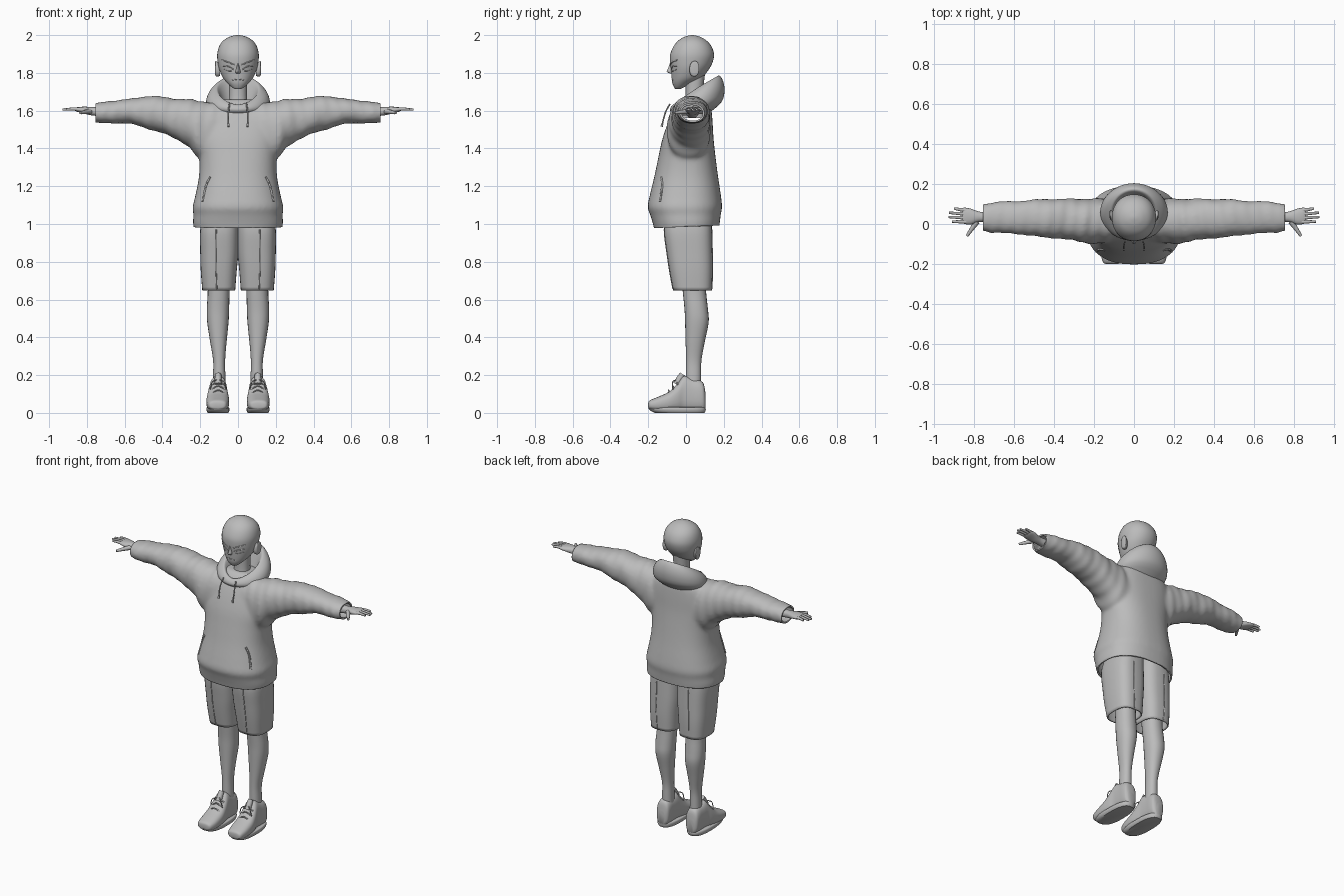
import bpy, bmesh, math
from mathutils import Vector
from mathutils.bvhtree import BVHTree

gray = bpy.data.materials.new("plain gray")
gray.diffuse_color = (0.5, 0.5, 0.5, 1)
ctx = bpy.context


def resample(rows, steps):
    """Smooth interpolation through the given sections."""
    out = []
    for i in range(len(rows) - 1):
        p0, p1 = rows[max(i - 1, 0)], rows[i]
        p2, p3 = rows[i + 1], rows[min(i + 2, len(rows) - 1)]
        for k in range(steps):
            t = k / steps
            out.append([0.5 * (2*b + (c - a)*t + (2*a - 5*b + 4*c - d)*t*t
                               + (3*b - a - 3*c + d)*t**3)
                        for a, b, c, d in zip(p0, p1, p2, p3)])
    return out + [list(rows[-1])]


def loft_bm(bm, rows, axis, power=2.2, sides=32, steps=4, caps=True, flip=1, ripple=0):
    """Loft rounded sections (t, a0, a1, b0, b1) along an axis."""
    rings = []
    for t, a0, a1, b0, b1 in resample(rows, steps):
        ring = []
        for i in range(sides):
            u = 2 * math.pi * i / sides
            c, s = math.cos(u), math.sin(u)
            r = 1 + ripple * math.sin(t * 70 + 1.5 * c) * math.cos(t * 31 + 2 * s)
            a = (a0 + a1)/2 + r*(a1 - a0)/2 * math.copysign(abs(c)**(2/power), c)
            b = (b0 + b1)/2 + r*(b1 - b0)/2 * math.copysign(abs(s)**(2/power), s)
            p = {'x': (t, a, b), 'y': (a, t, b), 'z': (a, b, t)}[axis]
            ring.append(bm.verts.new((p[0] * flip, p[1], p[2])))
        rings.append(ring)
    skin(bm, rings)
    if caps:
        bm.faces.new(rings[0])
        bm.faces.new(rings[-1])


def skin(bm, rings):
    n = len(rings[0])
    for r, q in zip(rings, rings[1:]):
        for i in range(n):
            bm.faces.new((r[i], r[(i+1) % n], q[(i+1) % n], q[i]))


def finish(name, bm, mirror=False, thick=0):
    bmesh.ops.recalc_face_normals(bm, faces=bm.faces)
    me = bpy.data.meshes.new(name)
    bm.to_mesh(me)
    bm.free()
    ob = bpy.data.objects.new(name, me)
    ctx.collection.objects.link(ob)
    me.materials.append(gray)
    if thick:
        m = ob.modifiers.new("cloth", 'SOLIDIFY')
        m.thickness, m.offset = thick, -1
    if mirror:
        m = ob.modifiers.new("mirror", 'MIRROR')
        m.use_clip = False
        m.use_mirror_merge = False
    return ob


def loft(name, rows, axis, mirror=False, thick=0, **kw):
    bm = bmesh.new()
    loft_bm(bm, rows, axis, **kw)
    return finish(name, bm, mirror, thick)


def tube(name, pts, r0, r1=None, mirror=True, sides=8):
    """Tapered round strand through points."""
    r1 = r0 if r1 is None else r1
    pts = [Vector(p) for p in resample(pts, 4)]
    bm, rings = bmesh.new(), []
    for i, p in enumerate(pts):
        d = (pts[min(i+1, len(pts)-1)] - pts[max(i-1, 0)]).normalized()
        u = d.cross(Vector((0.1, 0.3, 1)) if abs(d.z) < .8 else Vector((0, 1, 0))).normalized()
        v = d.cross(u)
        r = r0 + (r1 - r0) * i / (len(pts) - 1)
        rings.append([bm.verts.new(p + r * (u * math.cos(k*2*math.pi/sides)
                      + v * math.sin(k*2*math.pi/sides))) for k in range(sides)])
    skin(bm, rings)
    bm.faces.new(rings[0])
    bm.faces.new(rings[-1])
    return finish(name, bm, mirror)


def surface_points(ob, pts, side=-1, lift=0.0):
    """Project (x, z) points on the front (-1) or back (1) of an object."""
    ctx.view_layer.update()
    tree = BVHTree.FromObject(ob, ctx.evaluated_depsgraph_get())
    out = []
    for x, z in resample(pts, 3):
        hit = tree.ray_cast(Vector((x, side, z)), Vector((0, -side, 0)))[0]
        if hit:
            out.append((x, hit.y + side * lift, z))
    return out


# Hoodie: torso and sleeves fused into one garment
torso = [(.94, -.225, .225, -.16, .17), (1.0, -.238, .238, -.175, .178),
         (1.05, -.236, .236, -.19, .184), (1.09, -.24, .24, -.203, .191),
         (1.15, -.226, .226, -.192, .185), (1.25, -.207, .207, -.168, .17),
         (1.35, -.205, .205, -.147, .157), (1.45, -.22, .22, -.125, .146),
         (1.55, -.22, .22, -.09, .14), (1.62, -.18, .18, -.055, .132),
         (1.66, -.1, .1, -.02, .11)]
sleeve = [(.08, -.09, .12, 1.30, 1.64), (.2, -.10, .128, 1.34, 1.652),
          (.27, -.088, .126, 1.415, 1.66), (.36, -.075, .126, 1.465, 1.668),
          (.465, -.066, .124, 1.50, 1.678), (.57, -.052, .116, 1.53, 1.663),
          (.66, -.046, .112, 1.533, 1.653), (.72, -.042, .107, 1.533, 1.645),
          (.76, -.033, .098, 1.537, 1.637), (.8, -.033, .098, 1.537, 1.637)]
bm = bmesh.new()
loft_bm(bm, torso, 'z', power=2.4, sides=48)
for f in (1, -1):
    loft_bm(bm, sleeve, 'x', flip=f, ripple=.05, steps=6)
block = finish("hoodie_block", bm)
m = block.modifiers.new("fuse", 'REMESH')
m.mode, m.voxel_size = 'VOXEL', 0.011
m = block.modifiers.new("soften", 'SMOOTH')
m.factor, m.iterations = 0.5, 6
ctx.view_layer.update()
me = bpy.data.meshes.new_from_object(block.evaluated_get(ctx.evaluated_depsgraph_get()))
bpy.data.objects.remove(block)
bm = bmesh.new()
bm.from_mesh(me)
# Open the hem and both cuffs
for co, no in (((0, 0, .985), (0, .04, -1)), ((.755, 0, 0), (1, 0, 0)), ((-.755, 0, 0), (-1, 0, 0))):
    bmesh.ops.bisect_plane(bm, geom=bm.verts[:] + bm.edges[:] + bm.faces[:], dist=1e-5,
                           plane_co=co, plane_no=no, clear_outer=True)
hoodie = finish("hoodie", bm, thick=.01)

# Hood lying on the back: rows of (half width, front y, back y, front z, back z)
bm, rings = bmesh.new(), []
hood_rows = [(.065, -.015, .10, 1.60, 1.62), (.085, -.035, .13, 1.615, 1.70),
             (.105, -.052, .158, 1.63, 1.772), (.12, -.064, .178, 1.632, 1.785),
             (.15, -.078, .197, 1.622, 1.755), (.167, -.085, .204, 1.605, 1.705),
             (.165, -.076, .188, 1.59, 1.645), (.13, -.05, .12, 1.57, 1.585)]
for hx, y0, y1, z0, z1 in resample(hood_rows, 3):
    ring = []
    for i in range(48):
        a = 2 * math.pi * i / 48
        s = (1 + math.sin(a)) / 2
        ring.append(bm.verts.new((hx * math.cos(a), y0 + (y1 - y0) * s, z0 + (z1 - z0) * s**.85)))
    rings.append(ring)
skin(bm, rings)
finish("hood", bm)

# Drawstrings and pocket openings
tube("drawstring", [(.045, -.085, 1.635), (.05, -.105, 1.60), (.052, -.118, 1.56), (.05, -.126, 1.525)], .004)
tube("drawstring_tip", [(.05, -.126, 1.53), (.05, -.129, 1.515)], .006)
tube("pocket_opening", surface_points(hoodie, [(.148, 1.25), (.17, 1.2), (.188, 1.12)]), .006)

# Head and neck
head = loft("head", [(1.714, -.015, .015, -.055, -.03), (1.722, -.03, .03, -.062, -.015),
                     (1.745, -.055, .055, -.072, .03), (1.775, -.08, .08, -.076, .085),
                     (1.82, -.1, .1, -.08, .122), (1.86, -.108, .108, -.085, .142),
                     (1.9, -.11, .11, -.083, .148), (1.94, -.1, .1, -.066, .135),
                     (1.97, -.079, .079, -.042, .11), (1.99, -.047, .047, -.01, .077),
                     (1.998, -.02, .02, .016, .05), (2.0, -.004, .004, .03, .036)],
            'z', power=2.1, sides=40)
loft("neck", [(1.56, -.08, .08, -.03, .11), (1.62, -.055, .055, -.01, .095),
              (1.68, -.047, .047, -.002, .088), (1.79, -.05, .05, -.005, .1)], 'z', sides=24)
loft("nose", [(1.796, -.012, .012, -.084, -.06), (1.807, -.013, .013, -.102, -.06),
              (1.825, -.009, .009, -.094, -.06), (1.855, -.005, .005, -.084, -.06)],
     'z', power=1.6, sides=12)
loft("ear", [(.095, .02, .055, 1.785, 1.85), (.11, .018, .066, 1.78, 1.858),
             (.119, .022, .07, 1.785, 1.863), (.122, .034, .062, 1.8, 1.852)], 'x', mirror=True, sides=20)
for name, pts, r in (("brow", [(.018, 1.842), (.05, 1.856), (.085, 1.868)], .003),
                     ("upper_eyelid", [(.024, 1.818), (.05, 1.834), (.08, 1.838)], .0028),
                     ("lower_eyelid", [(.035, 1.81), (.055, 1.811), (.075, 1.82)], .0015),
                     ("mouth", [(0, 1.766), (.015, 1.765), (.03, 1.762)], .0022)):
    tube(name, surface_points(head, pts), r)

# Hands
loft("palm", [(.66, .0, .066, 1.56, 1.62), (.75, .01, .06, 1.572, 1.618), (.785, .008, .065, 1.577, 1.62),
              (.815, -.002, .076, 1.585, 1.621), (.848, 0, .082, 1.593, 1.619),
              (.862, .008, .076, 1.599, 1.613)], 'x', mirror=True, sides=20)
for i, (y0, y1, x1) in enumerate([(.011, .012, .91), (.03, .035, .928), (.049, .056, .925), (.068, .078, .9)]):
    tube(f"finger_{i + 1}", [(.84, y0, 1.607), (.875, (y0 + y1)/2, 1.609), (x1, y1, 1.606)], .0105, .006)
tube("thumb", [(.785, .012, 1.596), (.812, -.025, 1.592), (.836, -.06, 1.588)], .015, .007)

# Shorts with pressed creases
shorts = loft("shorts_leg", [(1.06, 0, .18, -.10, .135), (.97, -.004, .2, -.116, .137),
                             (.85, -.002, .2, -.102, .14), (.75, .007, .197, -.087, .141),
                             (.648, .015, .189, -.068, .137)],
              'z', mirror=True, thick=.008, caps=False, power=2.9)
for side, label in ((-1, "front"), (1, "back")):
    tube(f"{label}_crease", surface_points(shorts, [(.115, .97), (.117, .8), (.112, .655)], side), .003)

# Legs
loft("leg", [(.78, .045, .165, -.03, .105), (.65, .045, .16, -.018, .106), (.55, .047, .165, -.008, .116),
             (.48, .05, .163, -.005, .12), (.38, .06, .148, -.002, .1), (.28, .068, .132, 0, .082),
             (.2, .067, .132, 0, .08), (.1, .065, .135, 0, .08)], 'z', mirror=True, sides=24)

# Shoes with sole, tongue and laces
shoe = loft("shoe_upper", [(-.2, .085, .135, .028, .05), (-.192, .063, .155, .018, .066),
                           (-.15, .05, .165, .008, .084), (-.09, .047, .167, .006, .112),
                           (-.045, .052, .161, .006, .155), (-.012, .058, .152, .006, .195),
                           (.03, .06, .15, .006, .183), (.07, .06, .15, .006, .174),
                           (.093, .065, .145, .01, .155), (.104, .08, .13, .02, .1)],
            'y', mirror=True, power=2.6, sides=28)
loft("shoe_sole", [(0, .052, .16, -.165, .098), (.012, .046, .167, -.19, .104),
                   (.026, .046, .167, -.2, .104), (.03, .05, .163, -.196, .1)],
     'z', mirror=True, power=2.6, sides=36, steps=2)
tube("shoe_tongue", [(.105, -.05, .15), (.105, -.03, .185), (.105, -.018, .205)], .02, .016)
for i, (y, z) in enumerate([(-.085, .118), (-.062, .14), (-.042, .163)]):
    tube(f"lace_{i + 1}", [(.07, y, z - .015), (.105, y - .008, z + .003), (.14, y, z - .015)], .004)
for dx in (-1, 1):
    tube("lace_loop", [(.105, -.045, .175), (.105 + dx*.03, -.07, .165), (.105 + dx*.042, -.07, .125)], .003)

# Smooth shading with sharp edges kept
bpy.ops.object.select_all(action='SELECT')
ctx.view_layer.objects.active = hoodie
bpy.ops.object.shade_smooth_by_angle(angle=math.radians(45))
